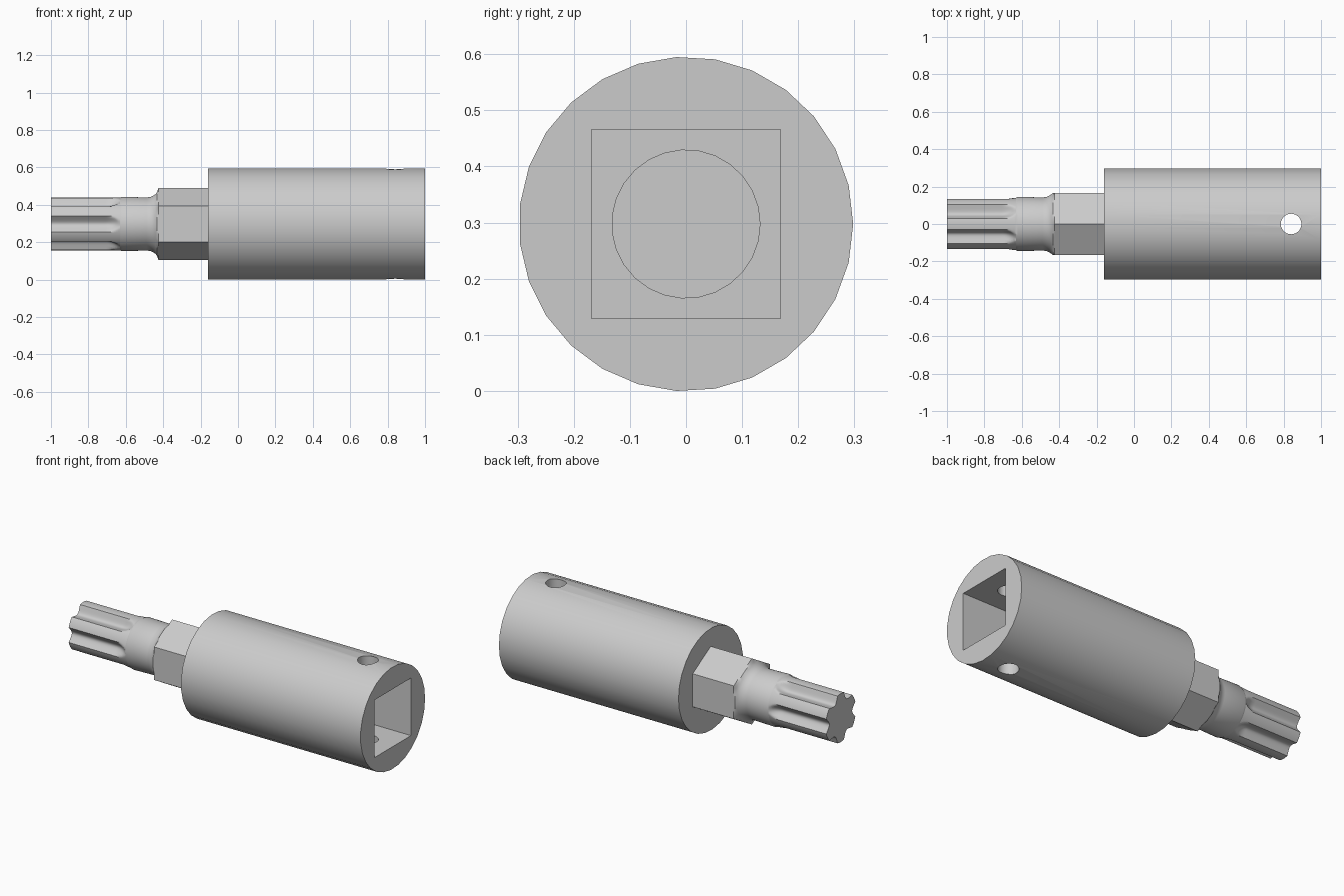
import bpy, bmesh
from math import sin, cos, pi, radians, degrees, sqrt

if "Cube" in bpy.data.objects:
    bpy.data.objects.remove(bpy.data.objects["Cube"])

AXIS_Z = 0.2975


def loft(name, xs, radius, n, angle=30):
    """Skin rings around the x axis; radius(x_index, theta) gives the section."""
    bm = bmesh.new()
    rings = []
    for i, x in enumerate(xs):
        ring = []
        for k in range(n):
            t = 2 * pi * k / n
            r = radius(i, t)
            ring.append(bm.verts.new((x, r * cos(t), AXIS_Z + r * sin(t))))
        rings.append(ring)
    for a, b in zip(rings, rings[1:]):
        for k in range(n):
            j = (k + 1) % n
            bm.faces.new((a[k], a[j], b[j], b[k]))
    bm.faces.new(rings[0])
    bm.faces.new(rings[-1])
    bmesh.ops.recalc_face_normals(bm, faces=bm.faces)
    me = bpy.data.meshes.new(name)
    bm.to_mesh(me)
    bm.free()
    ob = bpy.data.objects.new(name, me)
    bpy.context.collection.objects.link(ob)
    smooth(me, angle)
    return ob


def smooth(me, angle=30):
    me.shade_smooth()
    me.set_sharp_from_angle(angle=radians(angle))


def cut(ob, cutter):
    """Subtract a cutter, apply the result and remove the cutter."""
    cutter.hide_render = True
    m = ob.modifiers.new("cut", 'BOOLEAN')
    m.operation, m.solver, m.object = 'DIFFERENCE', 'EXACT', cutter
    bpy.context.view_layer.update()
    dg = bpy.context.evaluated_depsgraph_get()
    me = bpy.data.meshes.new_from_object(ob.evaluated_get(dg))
    ob.modifiers.clear()
    ob.data = me
    bpy.data.objects.remove(cutter)


# Socket body with round recess, square drive and cross pin hole
body = loft("socket_body", [-0.16, 1.0], lambda i, t: 0.298, 27)
cut(body, loft("recess_cutter", [0.32, 0.9], lambda i, t: 0.132, 27))

bpy.ops.mesh.primitive_cube_add(size=1, location=(0.83, 0, AXIS_Z))
drive = bpy.context.object
drive.scale = (0.5, 0.336, 0.336)
cut(body, drive)

bpy.ops.mesh.primitive_cylinder_add(vertices=28, radius=0.055, depth=1,
                                    location=(0.84, 0, AXIS_Z))
cut(body, bpy.context.object)
smooth(body.data)


# Bit: each ring is (x, outer radius, flute rise); rise None means no flutes
rings = [(-1.0, 0.141, 0.0), (-0.71, 0.141, 0.0)]
for s in range(1, 9):                       # flutes run out along an arc
    u = s / 8
    rings.append((-0.71 + 0.08 * u, 0.141, 0.037 * u * u))
rings += [(-0.63, 0.141, None), (-0.62, 0.145, None), (-0.49, 0.142, None)]
for s in range(1, 9):                       # concave fillet up to the hex
    u = s / 8
    rings.append((-0.49 + 0.065 * u, 0.142 + 0.053 * (1 - sqrt(1 - u * u)), None))
rings.append((-0.15, 0.3, None))
rings.insert(-1, (-0.424, 0.3, None))


def bit_radius(i, t):
    x, r, rise = rings[i]
    a = (degrees(t) + 30) % 60 - 30         # angle from nearest flat or flute
    r = min(r, 0.167 / cos(radians(a)))
    if rise is not None:
        u = min(abs(a) / 18, 1)
        r = min(r, 0.141 - 0.036 * (1 - u * u) + rise)
    return r


loft("star_bit_and_hex_shank", [r[0] for r in rings], bit_radius, 120)
